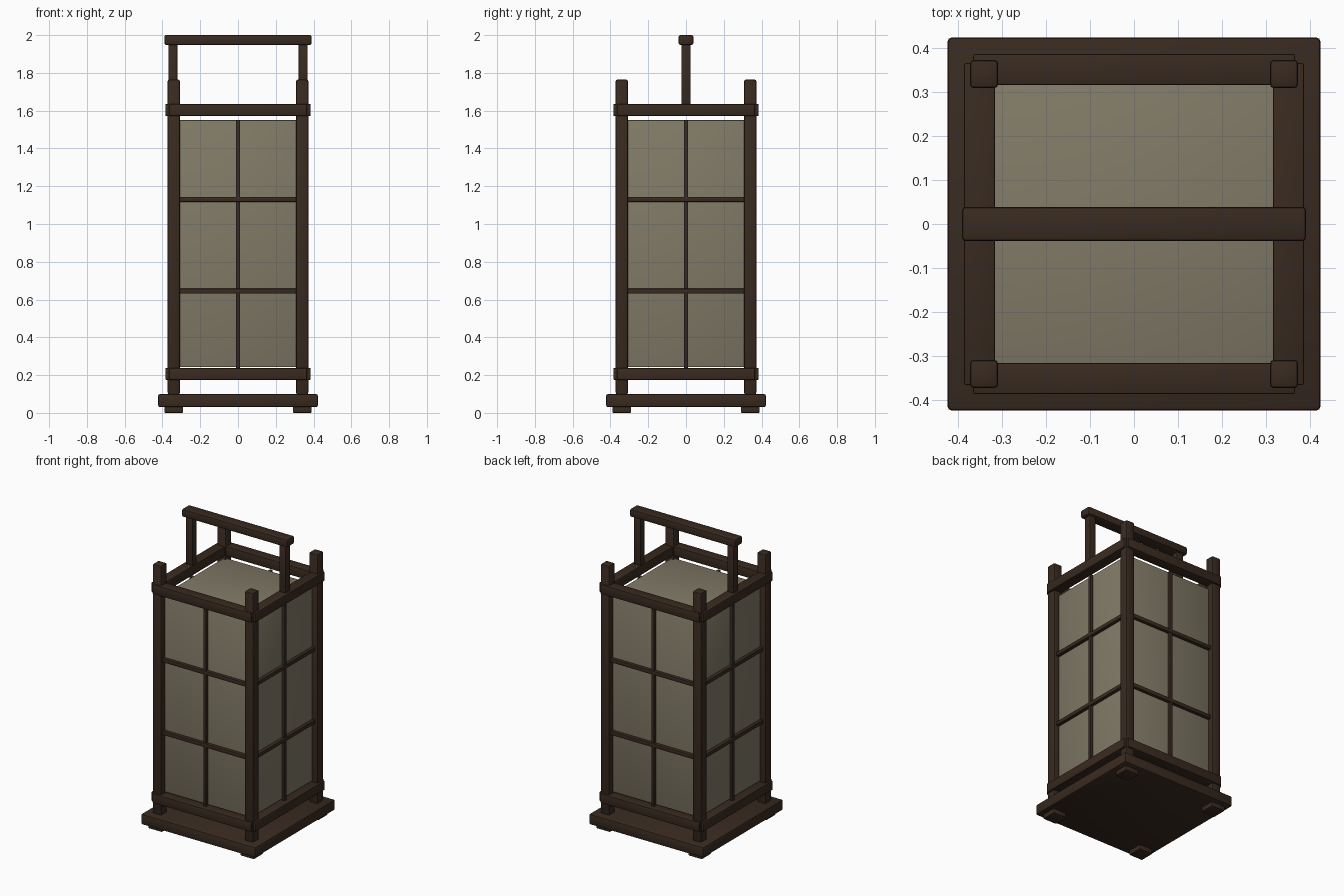
import bpy, math

if "Cube" in bpy.data.objects:
    bpy.data.objects.remove(bpy.data.objects["Cube"])


def material(name, rgb):
    m = bpy.data.materials.new(name)
    m.diffuse_color = (*rgb, 1)
    m.use_nodes = True
    m.node_tree.nodes["Principled BSDF"].inputs["Base Color"].default_value = m.diffuse_color
    return m


WOOD = material("dark_wood", (0.04, 0.023, 0.014))
PAPER = material("paper", (0.22, 0.195, 0.135))


def box(name, lo, hi, bevel=0.006, mat=WOOD, segments=2):
    """Bevelled box between two opposite corners."""
    bpy.ops.mesh.primitive_cube_add(size=1, location=[(a + b) / 2 for a, b in zip(lo, hi)])
    ob = bpy.context.object
    ob.name = name
    ob.scale = [b - a for a, b in zip(lo, hi)]
    bpy.ops.object.transform_apply(location=False, rotation=False, scale=True)
    ob.data.materials.append(mat)
    if bevel:
        mod = ob.modifiers.new("bevel", 'BEVEL')
        mod.width = bevel
        mod.segments = segments
        bpy.ops.object.modifier_apply(modifier=mod.name)
    bpy.ops.object.shade_smooth_by_angle(angle=math.radians(35))
    return ob


def on_side(name, k, lo, hi, bevel):
    """Box described on the front side, turned k quarter turns about z."""
    ob = box(name, lo, hi, bevel)
    ob.select_set(True)
    x, y, z = ob.location
    a = k * math.pi / 2
    c, s = round(math.cos(a)), round(math.sin(a))
    ob.location = (c * x - s * y, s * x + c * y, z)
    ob.rotation_euler = (0, 0, a)


# base slab
box("base", (-0.423, -0.423, 0.03), (0.423, 0.423, 0.10), 0.01)

# feet and corner posts
for sx in (-1, 1):
    for sy in (-1, 1):
        cx, cy = 0.34 * sx, 0.34 * sy
        box("foot", (cx - 0.05, cy - 0.05, 0), (cx + 0.05, cy + 0.05, 0.035), 0.005)
        box("corner_post", (cx - 0.032, cy - 0.032, 0.098), (cx + 0.032, cy + 0.032, 1.765), 0.009)

# paper shade
box("paper_shade", (-0.333, -0.333, 0.242), (0.333, 0.333, 1.55), 0.006, PAPER)

# rails and lattice bars on each of the four sides
for k, side in enumerate(("front", "right", "back", "left")):
    on_side(side + "_bottom_rail", k, (-0.365, -0.385, 0.175), (0.365, -0.315, 0.237), 0.004)
    on_side(side + "_top_rail", k, (-0.365, -0.385, 1.572), (0.365, -0.315, 1.635), 0.004)
    on_side(side + "_upright_bar", k, (-0.01, -0.352, 0.232), (0.01, -0.328, 1.55), 0.002)
    for z in (0.645, 1.13):
        on_side(side + "_cross_bar", k, (-0.315, -0.355, z - 0.0125), (0.315, -0.328, z + 0.0125), 0.002)

# carrying handle
for sx in (-1, 1):
    cx = 0.345 * sx
    box("handle_post", (cx - 0.024, -0.024, 1.62), (cx + 0.024, 0.024, 1.96), 0.005)
box("handle_bar", (-0.39, -0.039, 1.948), (0.39, 0.039, 2.0), 0.009)
